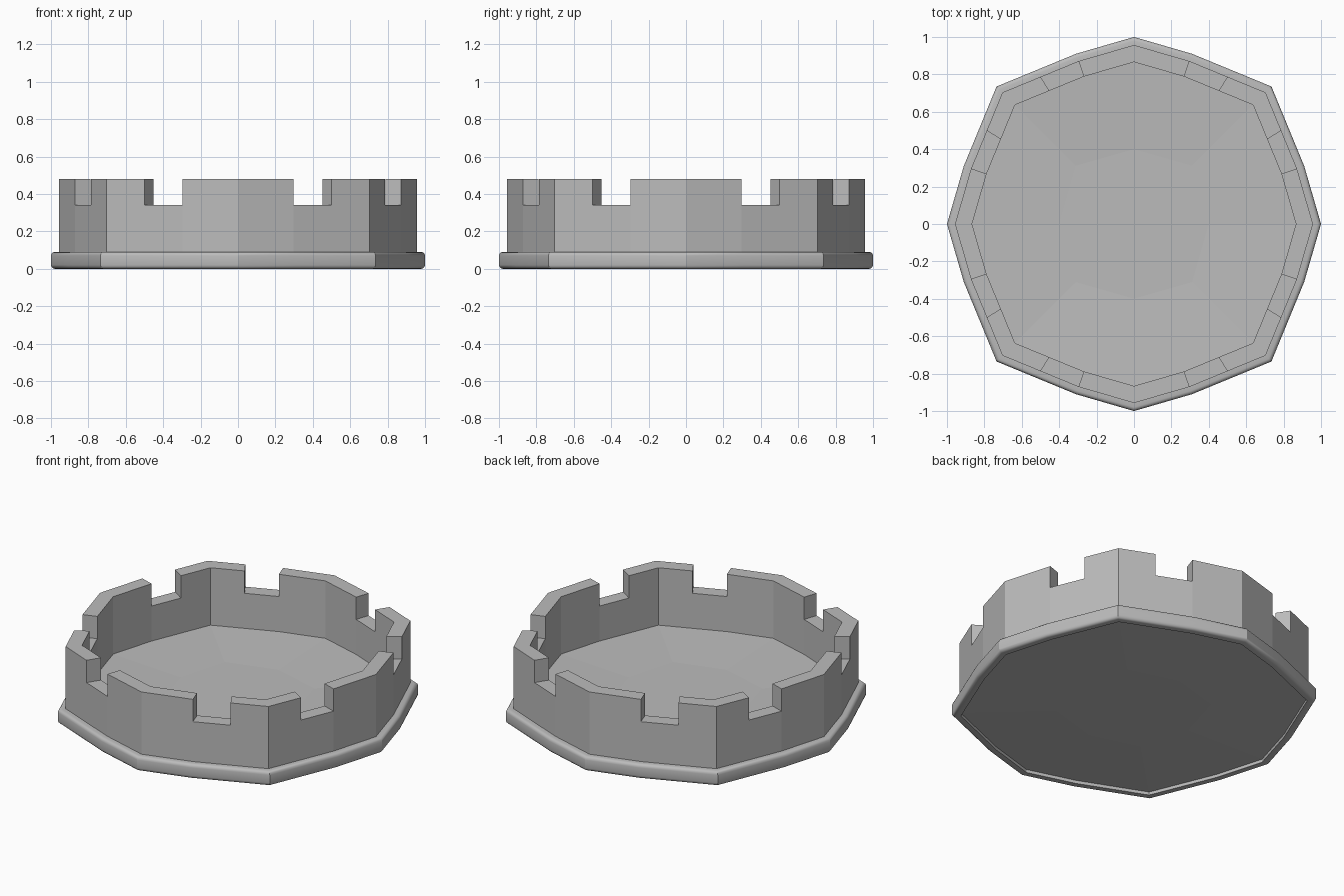
import bpy
import bmesh
import math
from mathutils import Matrix, Vector

cube = bpy.data.objects.get("Cube")
if cube:
    bpy.data.objects.remove(cube, do_unlink=True)

stone = bpy.data.materials.new("stone grey")
stone.use_nodes = True
GREY = (0.5, 0.5, 0.5, 1)
stone.diffuse_color = GREY
stone.node_tree.nodes["Principled BSDF"].inputs["Base Color"].default_value = GREY

# Outline of one quadrant: axis corner, shoulder, notch end, diagonal corner, and back
shoulder, corner = Vector((0.91, 0.31, 0)), Vector((0.735, 0.735, 0))
half = [Vector((1, 0, 0)), shoulder, (shoulder + corner) / 2, corner]
quadrant = half + [Vector((p.y, p.x, 0)) for p in (half[2], half[1])]
outline = [Matrix.Rotation(q * math.pi / 2, 3, "Z") @ p
           for q in range(4) for p in quadrant]
N = len(outline)


def ring(bm, points, scale, z):
    return [bm.verts.new((p.x * scale, p.y * scale, z)) for p in points]


def bridge(bm, a, b):
    for i in range(len(a)):
        j = (i + 1) % len(a)
        bm.faces.new((a[i], a[j], b[j], b[i]))


def finish(bm, name):
    bmesh.ops.remove_doubles(bm, verts=bm.verts, dist=0.0001)
    bmesh.ops.recalc_face_normals(bm, faces=bm.faces)
    mesh = bpy.data.meshes.new(name)
    bm.to_mesh(mesh)
    bm.free()
    mesh.materials.append(stone)
    obj = bpy.data.objects.new(name, mesh)
    bpy.context.collection.objects.link(obj)
    return obj


# Shallow dish: a sunken octagon joined to the wall foot by eight sectors
def dish(bm, edge, z):
    inner = [bm.verts.new((r * math.cos(a), r * math.sin(a), z))
             for k in range(8)
             for r, a in [((0.44 if k % 2 else 0.4), k * math.pi / 4)]]
    bm.faces.new(inner)
    for k in range(8):
        arc = [edge[(k * 3 + i) % N] for i in range(4)]
        bm.faces.new(arc + [inner[(k + 1) % 8], inner[k]])


# Crenellated wall with floor and underside
OUTER, INNER = 0.957, 0.866
NOTCH, TOP = 0.34, 0.48
bm = bmesh.new()
foot_out = ring(bm, outline, OUTER, 0.02)
foot_in = ring(bm, outline, INNER, 0.12)
low_out, low_in = ring(bm, outline, OUTER, NOTCH), ring(bm, outline, INNER, NOTCH)
top_out, top_in = ring(bm, outline, OUTER, TOP), ring(bm, outline, INNER, TOP)
bridge(bm, foot_out, low_out)
bridge(bm, foot_in, low_in)
for i in range(N):
    j = (i + 1) % N
    if i % 6 in (1, 4):
        # Notch floor and its two side faces
        bm.faces.new((low_out[i], low_out[j], low_in[j], low_in[i]))
        for k in (i, j):
            bm.faces.new((low_out[k], low_in[k], top_in[k], top_out[k]))
    else:
        # Raised merlon
        bm.faces.new((low_out[i], low_out[j], top_out[j], top_out[i]))
        bm.faces.new((low_in[i], low_in[j], top_in[j], top_in[i]))
        bm.faces.new((top_out[i], top_out[j], top_in[j], top_in[i]))
dish(bm, foot_in, 0.1)
dish(bm, foot_out, 0.005)
finish(bm, "crenellated_wall")

# Rounded trim band around the foot
bm = bmesh.new()
ROUND, HEIGHT = 0.02, 0.09
profile = [(0.95, 0)]
for centre_z, start in ((ROUND, -90), (HEIGHT - ROUND, 0)):
    for step in range(4):
        a = math.radians(start + step * 30)
        profile.append((1 - ROUND + ROUND * math.cos(a),
                        centre_z + ROUND * math.sin(a)))
profile.append((0.95, HEIGHT))
corners = [p for i, p in enumerate(outline) if i % 6 not in (2, 4)]
rings = [ring(bm, corners, s, z) for s, z in profile]
for i, r in enumerate(rings):
    bridge(bm, r, rings[(i + 1) % len(rings)])
trim = finish(bm, "foot_trim")
bpy.ops.object.select_all(action="DESELECT")
trim.select_set(True)
bpy.context.view_layer.objects.active = trim
bpy.ops.object.shade_smooth_by_angle(angle=math.radians(31))
